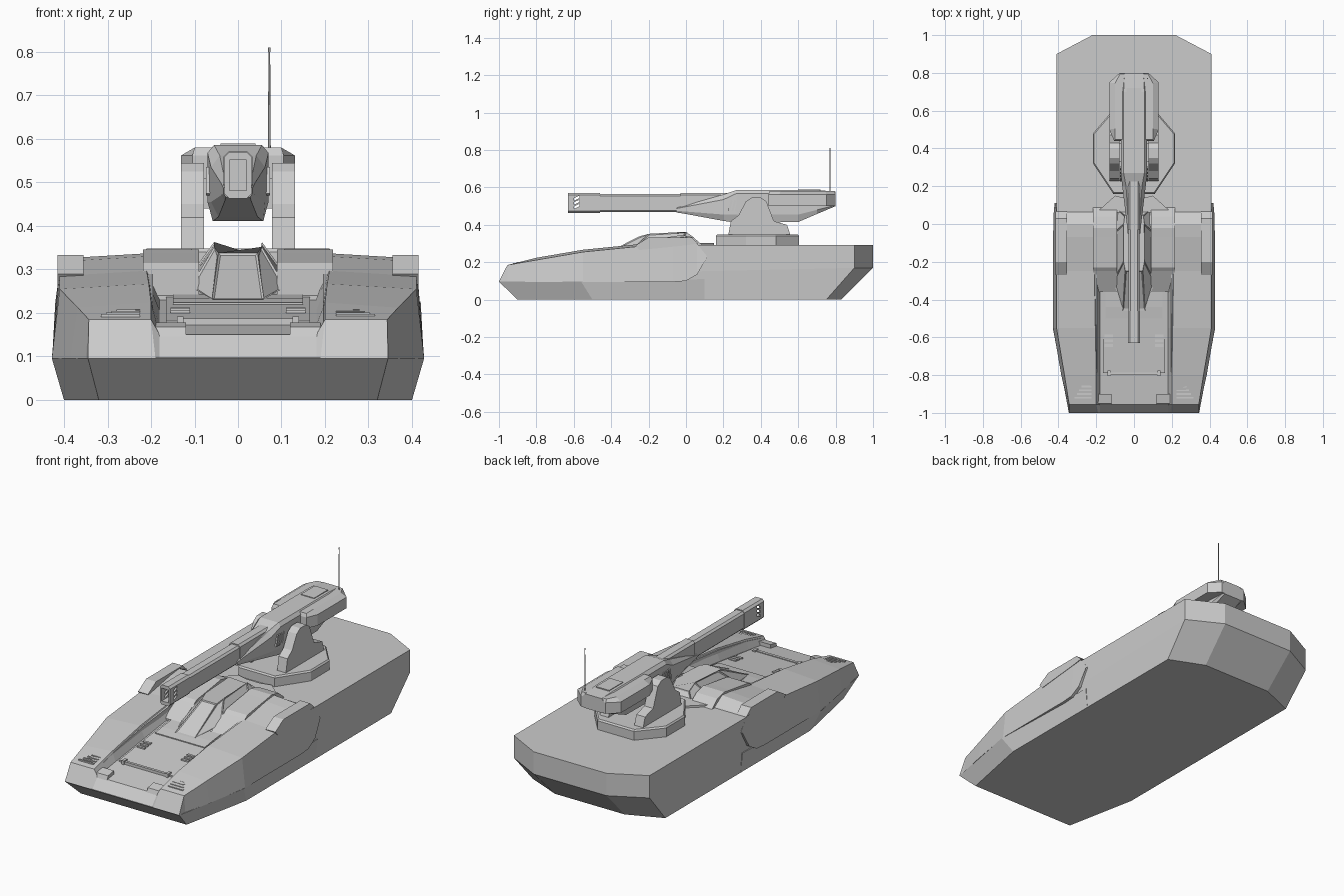
import bpy, bmesh, math

grey = bpy.data.materials.new("armour grey")
grey.diffuse_color = (0.6, 0.6, 0.6, 1)


def loft(name, rings, mirror=False, inset=0):
    """Skin a list of equal-length closed rings and cap both ends."""
    bm = bmesh.new()
    rows = [[bm.verts.new(p) for p in r] for r in rings]
    n = len(rows[0])
    sides = []
    for a, b in zip(rows, rows[1:]):
        for i in range(n):
            j = (i + 1) % n
            sides.append(bm.faces.new((a[i], a[j], b[j], b[i])))
    bm.faces.new(rows[0])
    bm.faces.new(rows[-1])
    bmesh.ops.recalc_face_normals(bm, faces=bm.faces[:])
    if inset:
        bmesh.ops.inset_individual(bm, faces=sides, thickness=inset, depth=-0.004)
    me = bpy.data.meshes.new(name)
    bm.to_mesh(me)
    bm.free()
    me.materials.append(grey)
    ob = bpy.data.objects.new(name, me)
    bpy.context.collection.objects.link(ob)
    if mirror:
        ob.modifiers.new("mirror", 'MIRROR')
    return ob


def sym(half):
    """Close a right-hand half outline with its mirror image."""
    return list(half) + [(-x, y, z) for x, y, z in reversed(half)]


def side_prism(name, profile, x0, x1, mirror=True):
    """Extrude a (y, z) profile across x."""
    return loft(name, [[(x, y, z) for y, z in profile] for x in (x0, x1)], mirror)


def box(name, x0, x1, y0, y1, z0, z1, mirror=True):
    return side_prism(name, [(y0, z0), (y1, z0), (y1, z1), (y0, z1)], x0, x1, mirror)


# lower hull: front half flares outward, rear half is a chamfered tub
loft("front_lower_hull", [
    sym([(.32, -.9, 0), (.4, -.5, 0), (.4, .1, 0)]),
    sym([(.345, -1, .096), (.428, -.56, .096), (.411, .1, .11)])])
loft("rear_hull", [
    sym([(.4, 0, 0), (.4, .75, 0), (.21, .83, 0)]),
    sym([(.41, 0, .15), (.41, .9, .17), (.22, 1, .17)]),
    sym([(.41, 0, .292), (.41, .9, .292), (.22, 1, .292)])])

# front armour shell: y, bottom x/z, shoulder x/z, channel lip x, channel floor x/z
shell = [(-1.0, .345, .095, .345, .098, .19, .18, .098),
         (-.955, .35, .095, .343, .185, .2, .18, .150),
         (-.80, .385, .095, .368, .212, .2, .18, .172),
         (-.55, .428, .095, .41, .255, .205, .18, .205),
         (-.25, .428, .095, .41, .285, .21, .18, .245),
         (-.07, .428, .095, .41, .318, .21, .18, .29),
         (.0, .427, .10, .41, .325, .21, .18, .30),
         (.06, .425, .135, .41, .298, .21, .18, .295),
         (.112, .42, .225, .411, .232, .21, .18, .23)]
loft("front_armour", [sym([(xb, y, zb), (xt, y, zt), (xi, y, zt + (.012 if -.9 < y < .03 else 0)),
                           (xc, y, zc)])
                      for y, xb, zb, xt, zt, xi, xc, zc in shell])

# raised details on the front armour
side_prism("channel_lip", [(-.94, .18), (-.8, .216), (-.55, .26), (-.25, .292), (-.1, .32),
                           (-.1, .28), (-.94, .14)], .195, .217)
side_prism("fender_pod", [(-.27, .29), (-.2, .333), (.03, .333), (.065, .3), (0, .29),
                          (-.25, .265)], .355, .415)
side_prism("cockpit_shoulder", [(-.36, .24), (-.25, .30), (-.23, .315), (-.07, .338), (-.02, .346),
                                (.04, .333), (.09, .29), (.09, .2), (-.36, .2)], .09, .218)
side_prism("deck_hatch", [(-.79, .182), (-.36, .237), (-.36, .2), (-.79, .15)], -.165, .165, False)
side_prism("hatch_step", [(-.5, .224), (-.44, .234), (-.36, .242), (-.36, .2), (-.5, .2)],
           -.15, .15, False)
box("hatch_hinge_bar", -.14, .14, -.80, -.785, .165, .187, False)
box("hatch_hinge", .125, .14, -.805, -.775, .165, .192)
side_prism("tow_block", [(-.965, .13), (-.95, .168), (-.9, .178), (-.9, .12)], .12, .19)
for i in range(4):
    y = -.925 + i * .02
    z = .185 + (y + .955) * .175
    box("fender_louvre", .225, .315 - i * .012, y, y + .01, z - .01, z + .007)
for i in range(3):
    y = -.65 + i * .025
    box("deck_vent", .11, .155, y, y + .014, .18, .207 + i * .003)

# cockpit canopy with recessed panes
loft("canopy", [
    sym([(.06, -.46, .232), (.11, -.30, .26), (.112, -.05, .285), (.09, .08, .29)]),
    sym([(.045, -.25, .338), (.055, -.2, .352), (.055, 0, .363), (.05, .045, .33)])], inset=.007)
loft("rear_collar", [sym([(.2, .06, z), (.1, .15, z), (.04, .135, z)]) for z in (.27, .303)])

# turret ring and side pylons
ring = [(.11, .16), (.217, .32), (.217, .48), (.11, .605)]
loft("turret_ring", [sym([(x * s, .38 + (y - .38) * s, z) for x, y in ring])
                     for z, s in ((.28, 1), (.34, 1), (.348, .97))])
side_prism("pylon", [(.225, .34), (.24, .42), (.28, .45), (.32, .525), (.35, .545), (.40, .545),
                     (.43, .525), (.47, .42), (.54, .40), (.56, .34)], .078, .131)
box("trunnion", -.08, .08, .33, .43, .44, .51, False)

# gun housing: y, top half-width/z, upper side, lower side, bottom
housing = [(-.05, .028, .492, .033, .487, .033, .475, .028, .466),
           (.0, .03, .505, .038, .497, .038, .471, .03, .458),
           (.2, .042, .562, .062, .535, .062, .455, .045, .421),
           (.27, .055, .586, .07, .568, .07, .455, .058, .411),
           (.6, .055, .586, .07, .568, .07, .455, .058, .415),
           (.7, .055, .586, .07, .568, .07, .48, .058, .458),
           (.8, .05, .578, .062, .565, .062, .505, .055, .5)]
loft("gun_housing", [sym([(a, y, za), (b, y, zb), (c, y, zc), (d, y, zd)])
                     for y, a, za, b, zb, c, zc, d, zd in housing])
plan = [(.05, .44), (.105, .44), (.131, .50), (.131, .75), (.075, .80), (.05, .80)]
loft("housing_side_pod", [
    [(x, y, .502) for x, y in plan],
    [(x, y, .562) for x, y in plan],
    [(min(x, .1), .62 + (y - .62) * .96, .58) for x, y in plan]], mirror=True)
box("roof_hatch", -.04, .04, .6, .72, .58, .59, False)
for i in range(4):
    y = .225 + i * .018
    side_prism("housing_vent", [(y, .475), (y + .01, .47), (y + .025, .53), (y + .015, .535)],
               .06, .073)


# barrel with rounded rectangular section
def barrel_ring(y, w, z0, z1, c):
    return sym([(w - c, y, z0), (w, y, z0 + c), (w, y, z1 - c), (w - c, y, z1)])


loft("barrel", [barrel_ring(y, .029, .468, .565, .01) for y in (-.52, .3)])
loft("barrel_sleeve", [barrel_ring(y, .033, .463, .571, .011) for y in (-.03, .24)])
muzzle = loft("muzzle", [barrel_ring(y, .031, .463, .57, .011) for y in (-.63, -.54, -.52, -.46)])
slots = []
for i in range(3):
    z = .485 + i * .022
    slots.append(side_prism("slot_cutter", [(-.6, z), (-.57, z + .014), (-.57, z + .027),
                                            (-.6, z + .013)], -.06, .06, False))
slots.append(box("bore_cutter", -.02, .02, -.65, -.56, .482, .552, False))
for s in slots:
    s.hide_render = True
    s.hide_viewport = True
    m = muzzle.modifiers.new("cut", 'BOOLEAN')
    m.operation = 'DIFFERENCE'
    m.object = s

# whip antenna
loft("antenna", [[(.072 + r * math.cos(t * math.pi / 3), .77 + r * math.sin(t * math.pi / 3), z)
                  for t in range(6)]
                 for z, r in ((.55, .004), (.6, .003), (.80, .002), (.8, .003), (.81, .003))])
